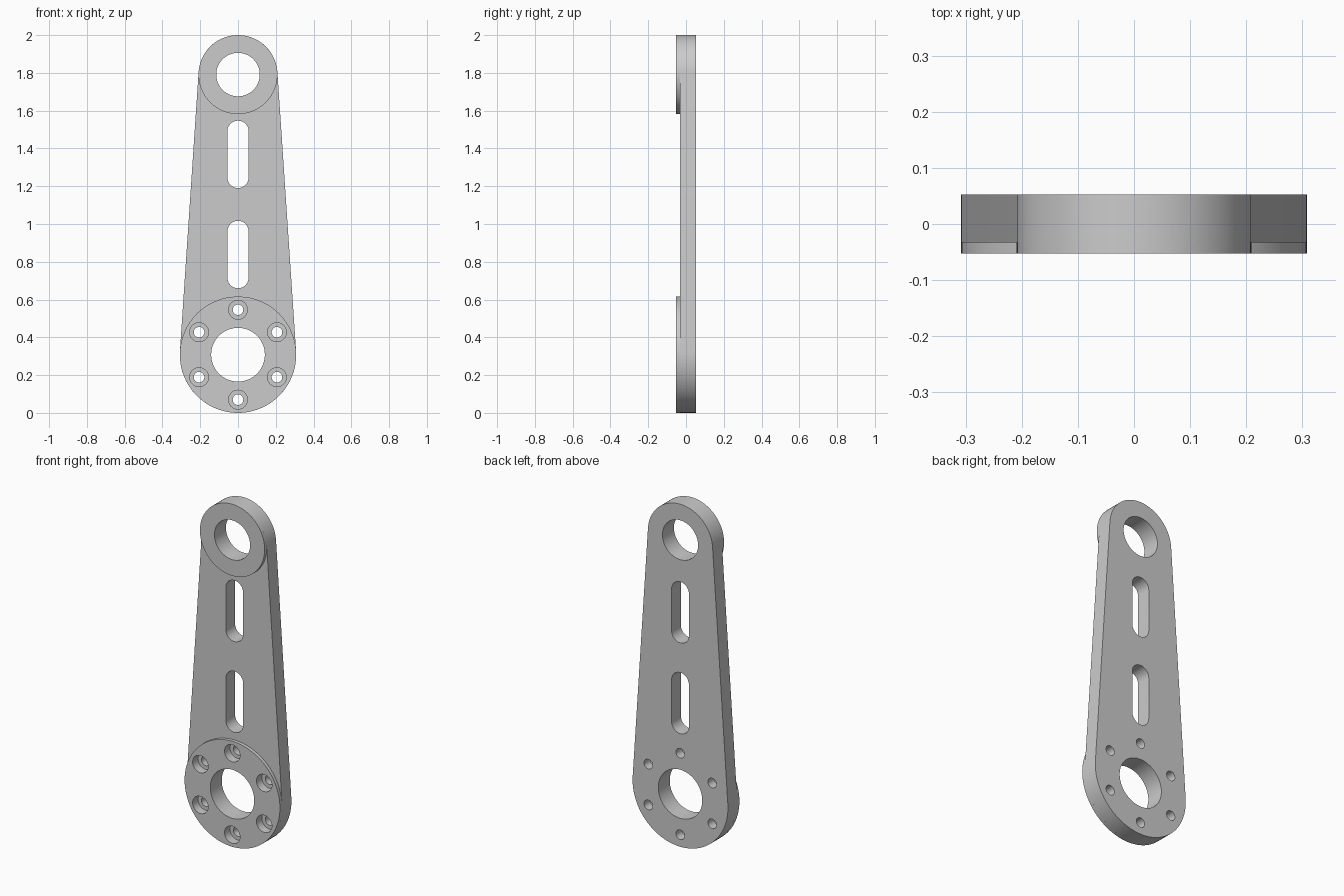
import bpy, bmesh, math

if "Cube" in bpy.data.objects:
    bpy.data.objects.remove(bpy.data.objects["Cube"])

BACK, FACE, BOSS = 0.053, -0.033, -0.053      # depth levels along y
LOW_Z, LOW_R, LOW_BORE = 0.308, 0.308, 0.142  # large hub
TOP_Z, TOP_R, TOP_BORE = 1.791, 0.209, 0.115  # small hub
SEG = 96

grey = bpy.data.materials.new("satin grey")
grey.diffuse_color = (0.6, 0.6, 0.6, 1)
grey.use_nodes = True
grey.node_tree.nodes["Principled BSDF"].inputs["Base Color"].default_value = grey.diffuse_color


def arc(cx, cz, r, a0, a1, n):
    return [(cx + r * math.cos(a0 + (a1 - a0) * i / n),
             cz + r * math.sin(a0 + (a1 - a0) * i / n)) for i in range(n + 1)]


def circle(cx, cz, r, n=SEG):
    return arc(cx, cz, r, 0, 2 * math.pi, n)[:-1]


def hull(z0, r0, z1, r1, n=SEG // 2):
    """Outline of two circles joined by their tangent lines."""
    t = math.asin((r0 - r1) / (z1 - z0))
    return (arc(0, z1, r1, t, math.pi - t, n)
            + arc(0, z0, r0, math.pi - t, 2 * math.pi + t, n))


def prism(name, outline, y0, y1):
    bm = bmesh.new()
    face = bm.faces.new([bm.verts.new((x, y0, z)) for x, z in outline])
    ext = bmesh.ops.extrude_face_region(bm, geom=[face])["geom"]
    bmesh.ops.translate(bm, vec=(0, y1 - y0, 0),
                        verts=[v for v in ext if isinstance(v, bmesh.types.BMVert)])
    bmesh.ops.recalc_face_normals(bm, faces=bm.faces)
    me = bpy.data.meshes.new(name)
    bm.to_mesh(me)
    bm.free()
    me.materials.append(grey)
    ob = bpy.data.objects.new(name, me)
    bpy.context.collection.objects.link(ob)
    return ob


def combine(target, tool, operation):
    mod = target.modifiers.new(operation, 'BOOLEAN')
    mod.operation, mod.solver, mod.object = operation, 'EXACT', tool
    bpy.context.view_layer.objects.active = target
    bpy.ops.object.modifier_apply(modifier=mod.name)
    bpy.data.objects.remove(tool)


# Tapered arm plate with a raised boss at each end
arm = prism("lever_arm", hull(LOW_Z, LOW_R, TOP_Z, TOP_R), FACE, BACK)
for z, r in ((LOW_Z, LOW_R), (TOP_Z, TOP_R)):
    combine(arm, prism("boss", circle(0, z, r), BOSS, FACE), 'UNION')

# Hub bores
for z, r in ((LOW_Z, LOW_BORE), (TOP_Z, TOP_BORE)):
    combine(arm, prism("bore", circle(0, z, r), -0.2, 0.2), 'DIFFERENCE')

# Rounded slots
for z0, z1 in ((0.66, 1.017), (1.19, 1.547)):
    combine(arm, prism("slot", hull(z0 + 0.056, 0.056, z1 - 0.056, 0.056, 24),
                       -0.2, 0.2), 'DIFFERENCE')

# Counterbored bolt holes around the large hub
for i in range(6):
    a = math.pi / 2 + i * math.pi / 3
    x, z = 0.238 * math.cos(a), LOW_Z + 0.238 * math.sin(a)
    combine(arm, prism("counterbore", circle(x, z, 0.05, 40), -0.2, -0.003), 'DIFFERENCE')
    combine(arm, prism("bolt_hole", circle(x, z, 0.028, 32), -0.2, 0.2), 'DIFFERENCE')

# Smooth walls, crisp edges
bpy.ops.object.select_all(action='DESELECT')
arm.select_set(True)
bpy.context.view_layer.objects.active = arm
bpy.ops.object.shade_smooth_by_angle(angle=math.radians(30))
